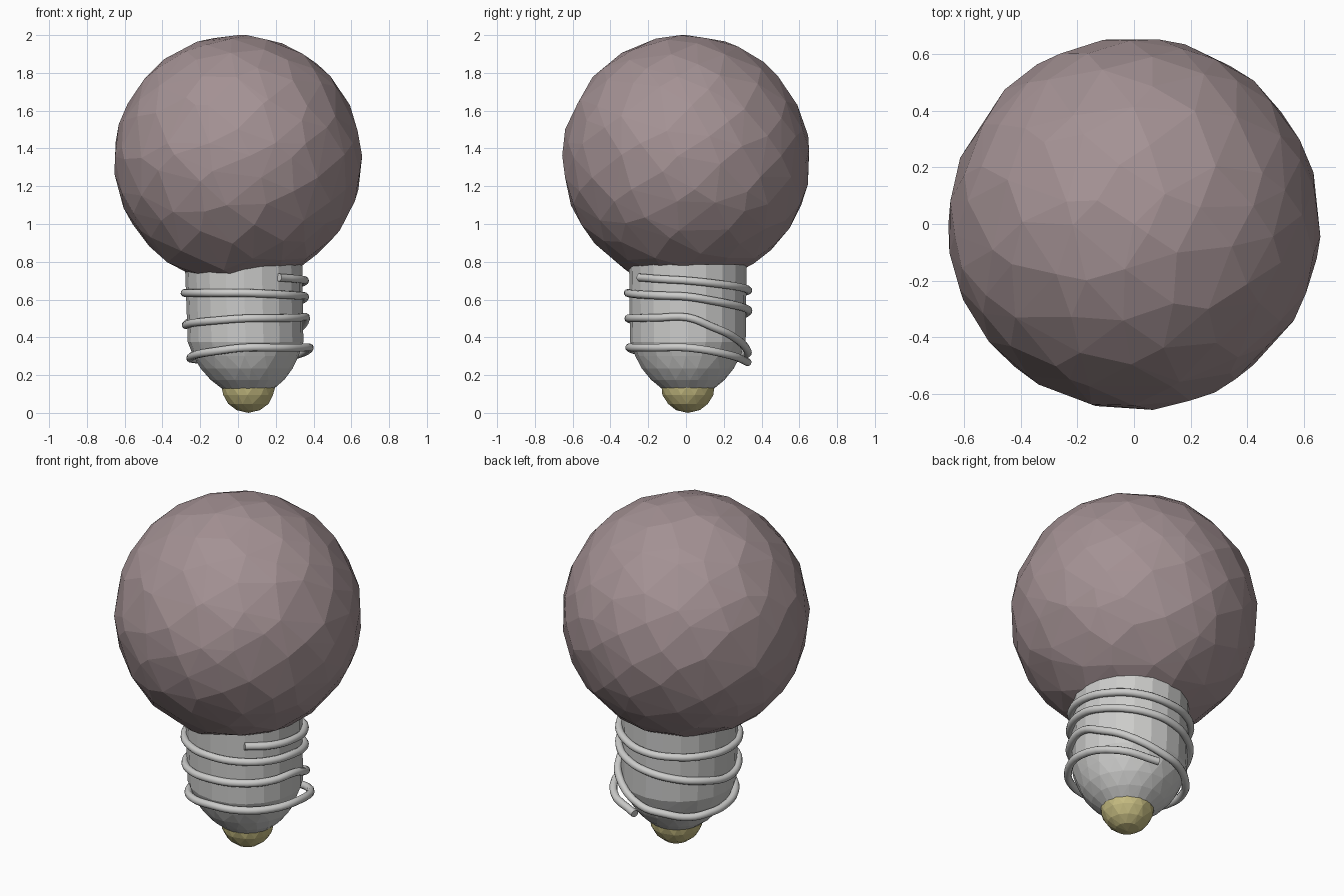
import bpy, bmesh, math, random
from mathutils import Vector

if "Cube" in bpy.data.objects:
    bpy.data.objects.remove(bpy.data.objects["Cube"])

random.seed(7)


def material(name, rgb):
    m = bpy.data.materials.new(name)
    m.diffuse_color = (*rgb, 1)
    m.use_nodes = True
    m.node_tree.nodes["Principled BSDF"].inputs["Base Color"].default_value = m.diffuse_color
    return m


mauve = material("dusty mauve", (0.37, 0.285, 0.295))
silver = material("silver grey", (0.6, 0.6, 0.59))
brass = material("pale brass", (0.56, 0.50, 0.22))


def faceted_hull(name, points, mat):
    """Flat-faced solid wrapped around a cloud of points."""
    bm = bmesh.new()
    for p in points:
        bm.verts.new(p)
    res = bmesh.ops.convex_hull(bm, input=bm.verts[:])
    junk = {g for g in res["geom_interior"] + res["geom_unused"]
            if isinstance(g, bmesh.types.BMVert)}
    bmesh.ops.delete(bm, geom=list(junk), context='VERTS')
    bmesh.ops.recalc_face_normals(bm, faces=bm.faces[:])
    me = bpy.data.meshes.new(name)
    bm.to_mesh(me)
    bm.free()
    me.materials.append(mat)
    ob = bpy.data.objects.new(name, me)
    bpy.context.collection.objects.link(ob)
    return ob


def rings(profile, sides):
    """Points on stacked rings; each entry is x, z, radius, jitter."""
    pts = []
    for k, (x, z, r, j) in enumerate(profile):
        for i in range(sides):
            a = 2 * math.pi * (i + 0.5 * (k % 2) * (j > 0)) / sides
            a += random.uniform(-j, j)
            pts.append(Vector((x + r * math.cos(a), 0.01 + r * math.sin(a), z)))
    return pts


# Globe: unevenly spread points on a sphere, rough-cut look
centre, R, n = Vector((0, 0, 1.343)), 0.659, 190
globe = [centre + Vector((0, 0, 0.657))]
for i in range(n):
    z = 1 - 2 * (i + 0.5) / n
    a = i * math.pi * (3 - math.sqrt(5))
    s = math.sqrt(1 - z * z)
    d = Vector((s * math.cos(a), s * math.sin(a), z))
    d += Vector([random.uniform(-0.075, 0.075) for _ in range(3)])
    d.normalize()
    swell = 1.02 if d.dot(Vector((-0.3, -0.37, -0.88))) > 0.93 else 1
    p = centre + d * R * swell
    p.z = min(p.z, 2.0)
    globe.append(p)
faceted_hull("globe", globe, mauve)

# Metal base: straight collar running into a faceted bowl
faceted_hull("base_collar", rings([
    (0.03, 0.785, 0.311, 0), (0.04, 0.375, 0.306, 0),
    (0.042, 0.30, 0.278, 0.06), (0.046, 0.235, 0.245, 0.06),
    (0.05, 0.175, 0.195, 0.06), (0.053, 0.13, 0.14, 0)], 20), silver)

# Contact tip: small half dome
tip = [(0.055, 0.145, 0.144, 0)]
for deg in (20, 42, 64):
    t = math.radians(deg)
    tip.append((0.055, 0.145 - 0.145 * math.sin(t), 0.144 * math.cos(t), 0.08))
faceted_hull("contact_tip", rings(tip, 14) + [Vector((0.055, 0.01, 0))], brass)

# Thread wire: uneven coil given as angle, height, radius
keys = [(-55, .717, .315), (0, .70, .32), (90, .648, .32), (180, .635, .318),
        (270, .635, .318), (360, .615, .32), (405, .575, .32), (450, .54, .32),
        (540, .465, .312), (630, .50, .315), (720, .505, .325), (765, .41, .325),
        (805, .325, .318), (855, .28, .295), (900, .29, .288), (990, .345, .31),
        (1080, .345, .345), (1120, .305, .35), (1158, .268, .325)]
path = []
for (a0, z0, r0), (a1, z1, r1) in zip(keys, keys[1:]):
    steps = max(1, round((a1 - a0) / 30))
    for s in range(steps):
        f = s / steps
        path.append((a0 + (a1 - a0) * f, z0 + (z1 - z0) * f, r0 + (r1 - r0) * f))
path.append(keys[-1])

curve = bpy.data.curves.new("thread_path", 'CURVE')
curve.dimensions = '3D'
curve.bevel_depth = 0.021
curve.bevel_resolution = 3
curve.resolution_u = 4
curve.use_fill_caps = True
sp = curve.splines.new('BEZIER')
sp.bezier_points.add(len(path) - 1)
for bp, (a, z, r) in zip(sp.bezier_points, path):
    t = math.radians(a)
    bp.co = (0.035 + r * math.cos(t), 0.01 + r * math.sin(t), z)
    bp.handle_left_type = bp.handle_right_type = 'AUTO'
helper = bpy.data.objects.new("thread_path", curve)
bpy.context.collection.objects.link(helper)
bpy.context.view_layer.update()
dg = bpy.context.evaluated_depsgraph_get()
me = bpy.data.meshes.new_from_object(helper.evaluated_get(dg))
bpy.data.objects.remove(helper)
me.materials.clear()
me.materials.append(silver)
wire = bpy.data.objects.new("thread_wire", me)
bpy.context.collection.objects.link(wire)
bpy.context.view_layer.objects.active = wire
wire.select_set(True)
bpy.ops.object.shade_smooth_by_angle(angle=math.radians(50))
